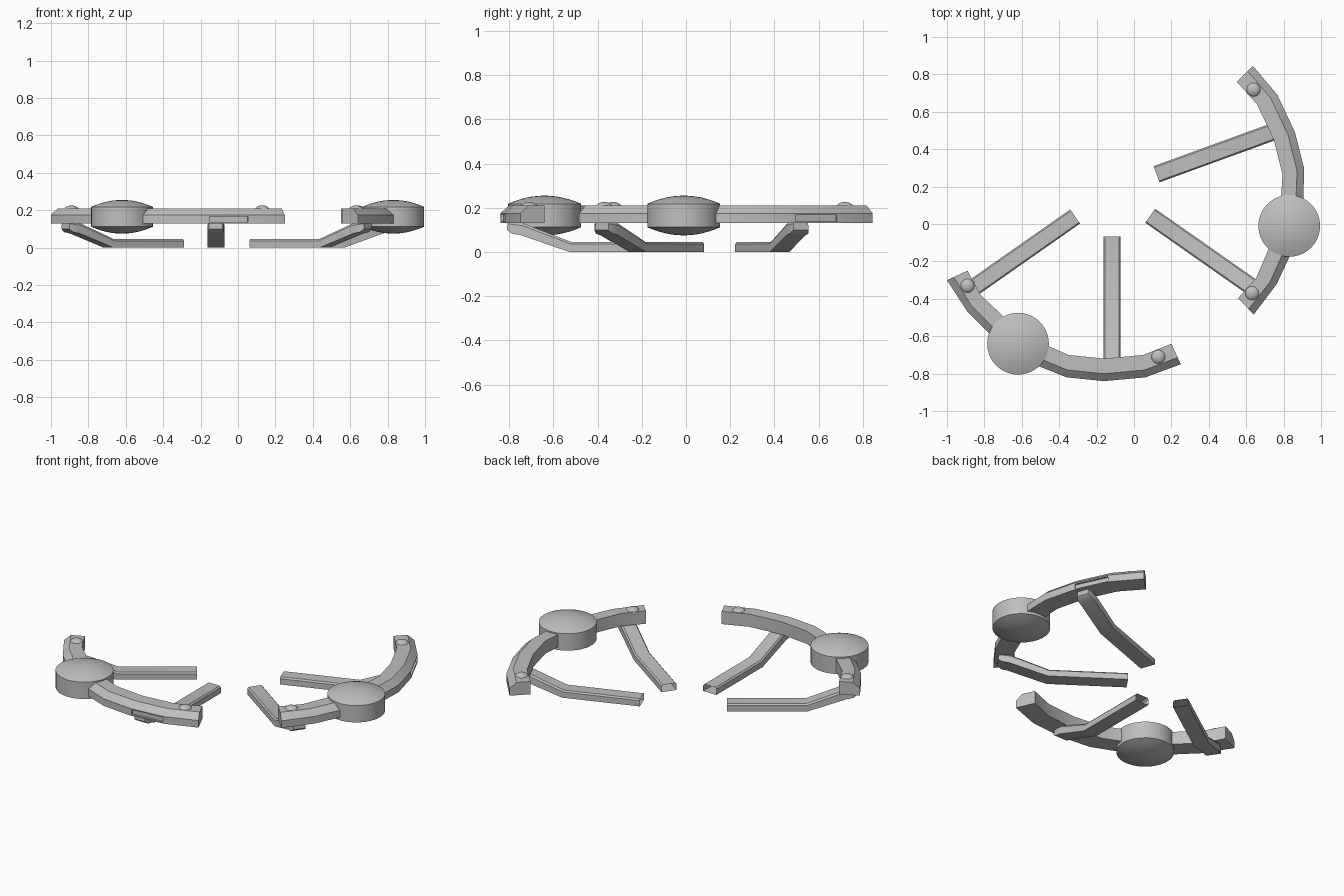
import bpy, bmesh, math
from mathutils import Matrix, Vector

cube = bpy.data.objects.get("Cube")
if cube:
    bpy.data.objects.remove(cube)

grey = bpy.data.materials.new("plain_grey")
grey.use_nodes = True
grey.diffuse_color = (0.52, 0.52, 0.52, 1)
grey.node_tree.nodes["Principled BSDF"].inputs["Base Color"].default_value = grey.diffuse_color

HUB = Vector((-0.62, -0.64, 0))
SECOND_HUB = Vector((0.83, -0.01, 0))
# Places the second assembly: turn about the hub, then move
SECOND = Matrix.Translation(SECOND_HUB) @ Matrix.Rotation(math.radians(110), 4, "Z") @ Matrix.Translation(-HUB)


def finish(bm, name):
    """Turn the bmesh into a part, once for each of the two assemblies."""
    mesh = bpy.data.meshes.new(name)
    bmesh.ops.recalc_face_normals(bm, faces=bm.faces)
    bm.to_mesh(mesh)
    bm.free()
    mesh.materials.append(grey)
    mesh.shade_smooth()
    mesh.set_sharp_from_angle(angle=math.radians(30))
    for side, matrix in (("front", Matrix()), ("left", SECOND)):
        obj = bpy.data.objects.new(f"{side}_{name}", mesh)
        obj.matrix_world = matrix
        bpy.context.collection.objects.link(obj)


def loft(bm, sections, cap_start=True):
    """Skin a list of equal cross-sections."""
    rings = [[bm.verts.new(p) for p in s] for s in sections]
    n = len(rings[0])
    faces = [[bm.faces.new((a[i], a[(i + 1) % n], b[(i + 1) % n], b[i])) for i in range(n)]
             for a, b in zip(rings, rings[1:])]
    if cap_start:
        bm.faces.new(rings[0])
    bm.faces.new(rings[-1])
    return faces


# Curved frame with an outer top chamfer: outer and inner edge points
outer = [(0.25, -0.75), (0.06, -0.82), (-0.16, -0.84), (-0.36, -0.82),
         (-0.56, -0.74), (-0.74, -0.62), (-0.89, -0.47), (-1.0, -0.3)]
inner = [(0.2, -0.64), (0.05, -0.7), (-0.16, -0.72), (-0.35, -0.7),
         (-0.51, -0.63), (-0.66, -0.53), (-0.82, -0.38), (-0.89, -0.25)]
low, mid, high = 0.13, 0.175, 0.21
sections = []
for o, i in zip(outer, inner):
    o, i = Vector(o), Vector(i)
    c = o.lerp(i, 0.33)
    sections.append([(*i, low), (*o, low), (*o, mid), (*c, high), (*i, high)])
bm = bmesh.new()
walls = loft(bm, sections)
# Shallow slot in the outer wall above the first arm
bmesh.ops.recalc_face_normals(bm, faces=bm.faces)
slot = walls[1][1]
bmesh.ops.inset_individual(bm, faces=[slot], thickness=0.01)
bmesh.ops.translate(bm, verts=slot.verts, vec=-slot.normal * 0.001)
wall = bmesh.ops.extrude_discrete_faces(bm, faces=[slot])["faces"][0]
wall.normal_update()
bmesh.ops.translate(bm, verts=wall.verts, vec=-wall.normal * 0.012)
finish(bm, "curved_frame")

# Round hub with domed top and bottom
R = 0.165
steps = 6
dome = [(R * math.sin(a), math.cos(a)) for a in
        [math.pi / 2 * k / steps for k in range(steps + 1)]]
profile = []
for k in range(steps + 1):
    r = R * k / steps
    profile.append((r, 0.218 + 0.037 * (1 - (r / R) ** 2)))
profile += [(r, 0.33 - z) for r, z in reversed(profile)]
bm = bmesh.new()
verts = [bm.verts.new((r, 0, z)) for r, z in profile]
edges = [bm.edges.new(pair) for pair in zip(verts, verts[1:])]
bmesh.ops.spin(bm, geom=verts + edges, cent=(0, 0, 0), axis=(0, 0, 1),
               angle=math.tau, steps=40)
bmesh.ops.remove_doubles(bm, verts=bm.verts, dist=0.0005)
bmesh.ops.translate(bm, verts=bm.verts, vec=HUB)
finish(bm, "round_hub")

# Domed studs near the frame ends
for name, x, y in (("long_end_stud", 0.13, -0.71), ("short_end_stud", -0.89, -0.33)):
    bm = bmesh.new()
    place = Matrix.Translation((x, y, 0.2)) @ Matrix.Diagonal((1, 1, 0.65, 1))
    bmesh.ops.create_uvsphere(bm, u_segments=20, v_segments=12, radius=0.04, matrix=place)
    finish(bm, name)

# Bent arms, open at the inner end: distance and height of underside, then of top, and half width
stations = [(0, 0, 0, 0.045, 0.046), (0.46, 0, 0.45, 0.045, 0.046),
            (0.68, 0.076, 0.67, 0.13, 0.046), (0.72, 0.083, 0.715, 0.135, 0.044),
            (0.742, 0.1, 0.74, 0.135, 0.036)]
for name, x, y, angle in (("long_side_arm", -0.118, -0.068, -90),
                          ("short_side_arm", -0.315, 0.04, 215)):
    sections = []
    for d0, z0, d1, z1, w in stations:
        b, t = Vector((d0, 0, z0)), Vector((d1, 0, z1))
        shoulder = b.lerp(t, 0.8)
        side, inset = Vector((0, w, 0)), Vector((0, w - 0.008, 0))
        sections.append([b - side, b + side, shoulder + side,
                         t + inset, t - inset, shoulder - side])
    bm = bmesh.new()
    loft(bm, sections, cap_start=False)
    place = Matrix.Translation((x, y, 0)) @ Matrix.Rotation(math.radians(angle), 4, "Z")
    bmesh.ops.transform(bm, matrix=place, verts=bm.verts)
    finish(bm, name)
